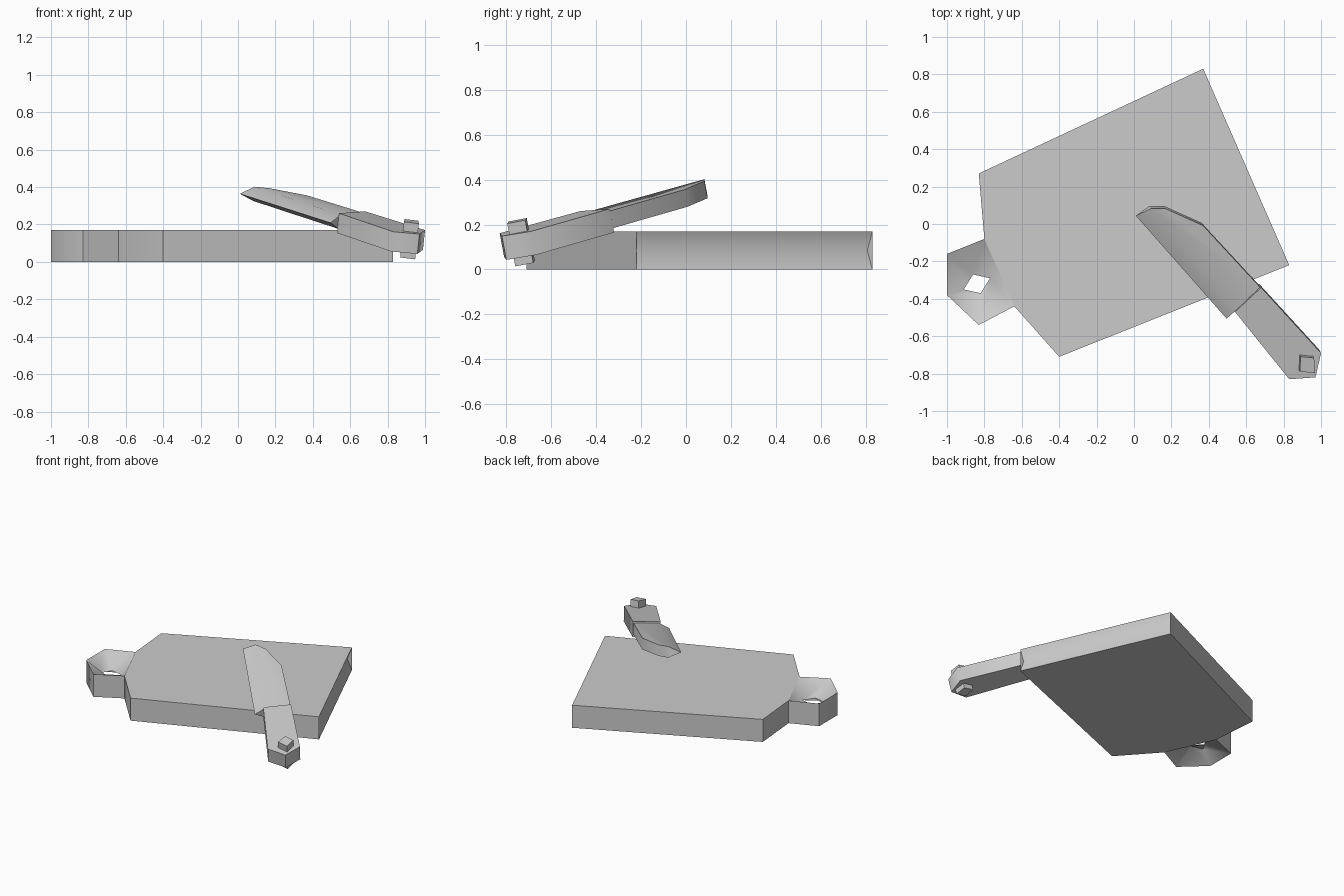
import bpy, bmesh, math
from mathutils import Vector

cube = bpy.data.objects.get("Cube")
if cube:
    bpy.data.objects.remove(cube, do_unlink=True)

grey = bpy.data.materials.new("plain_grey")
grey.use_nodes = True
colour = (0.6, 0.6, 0.6, 1)
grey.diffuse_color = colour
grey.node_tree.nodes["Principled BSDF"].inputs["Base Color"].default_value = colour


def finish(bm, name, angle=30):
    bmesh.ops.recalc_face_normals(bm, faces=bm.faces)
    mesh = bpy.data.meshes.new(name)
    bm.to_mesh(mesh)
    bm.free()
    mesh.materials.append(grey)
    ob = bpy.data.objects.new(name, mesh)
    bpy.context.collection.objects.link(ob)
    bpy.ops.object.select_all(action='DESELECT')
    ob.select_set(True)
    bpy.context.view_layer.objects.active = ob
    bpy.ops.object.shade_smooth_by_angle(angle=math.radians(angle))
    return ob


def ring(bm, points):
    return [bm.verts.new(p) for p in points]


def prism(bm, top, bottom, skip=()):
    """Caps and side walls between two matching rings."""
    bm.faces.new(top)
    bm.faces.new(bottom)
    n = len(top)
    for i in range(n):
        if i not in skip:
            j = (i + 1) % n
            bm.faces.new((top[i], top[j], bottom[j], bottom[i]))


THICK = 0.17

# Cutting board with a shallow finger groove along its right-hand end
outline = [(-0.83, 0.27), (0.37, 0.83), (0.83, -0.22),
           (-0.40, -0.71), (-0.64, -0.44), (-0.80, -0.08)]
bm = bmesh.new()
top = ring(bm, [(x, y, THICK) for x, y in outline])
low = ring(bm, [(x, y, 0) for x, y in outline])
prism(bm, top, low, skip=(1,))
a, b = Vector((*outline[1], THICK / 2)), Vector((*outline[2], THICK / 2))
inward = Vector((-(a - b).y, (a - b).x, 0)).normalized() * 0.03
m1, m2 = ring(bm, [a.lerp(b, t) + inward for t in (0.01, 0.99)])
bm.faces.new((top[1], top[2], m2, m1))
bm.faces.new((m1, m2, low[2], low[1]))
bm.faces.new((top[1], m1, low[1]))
bm.faces.new((top[2], low[2], m2))
finish(bm, "board", 60)

# Hanging tab: its faces slope in to a hole at mid height
rim = [(-0.80, -0.08), (-1.0, -0.16), (-1.0, -0.38), (-0.83, -0.54), (-0.64, -0.44)]
hole = [(-0.86, -0.27), (-0.91, -0.35), (-0.82, -0.37), (-0.77, -0.29)]
bm = bmesh.new()
top = ring(bm, [(x, y, THICK) for x, y in rim])
low = ring(bm, [(x, y, 0) for x, y in rim])
h = ring(bm, [(x, y, THICK / 2) for x, y in hole])
inner = [h[0]] + h
for i in range(5):
    j = (i + 1) % 5
    for r in (top, low):
        corners = [r[i], r[j], inner[j]]
        if inner[i] is not inner[j]:
            corners.append(inner[i])
        bm.faces.new(corners)
    if i < 4:
        bm.faces.new((top[i], top[j], low[j], low[i]))
finish(bm, "hanging_tab", 60)

# The knife lies on a tilted plane
NORMAL = Vector((0.105, -0.19, 1)).normalized()


def tilted(points, depth):
    return [Vector((x, y, 0.406 - 0.105 * x + 0.19 * y)) - NORMAL * depth
            for x, y in points]


# Knife handle
grip = [(0.54, -0.47), (0.68, -0.34), (1.0, -0.69), (0.97, -0.82), (0.83, -0.83)]
bm = bmesh.new()
prism(bm, ring(bm, tilted(grip, 0)), ring(bm, tilted(grip, 0.108)))
finish(bm, "knife_handle", 60)

# Knife blade: flat body with a double bevel to the cutting edge
body = [(0.55, -0.46), (0.675, -0.34), (0.37, -0.01), (0.17, 0.08), (0.09, 0.08)]
bm = bmesh.new()
top = ring(bm, tilted(body, 0.01))
low = ring(bm, tilted(body, 0.088))
heel, tip = ring(bm, tilted([(0.50, -0.515), (0.015, 0.035)], 0.048))
prism(bm, top, low, skip=(4,))
for r in (top, low):
    bm.faces.new((r[4], r[0], heel, tip))
bm.faces.new((top[0], low[0], heel))
bm.faces.new((top[4], tip, low[4]))
finish(bm, "knife_blade")

# Square rivet through the handle
square = [(0.882, -0.78), (0.962, -0.787), (0.958, -0.707), (0.886, -0.70)]
bm = bmesh.new()
prism(bm, ring(bm, tilted(square, -0.05)), ring(bm, tilted(square, 0.145)))
finish(bm, "handle_rivet")
